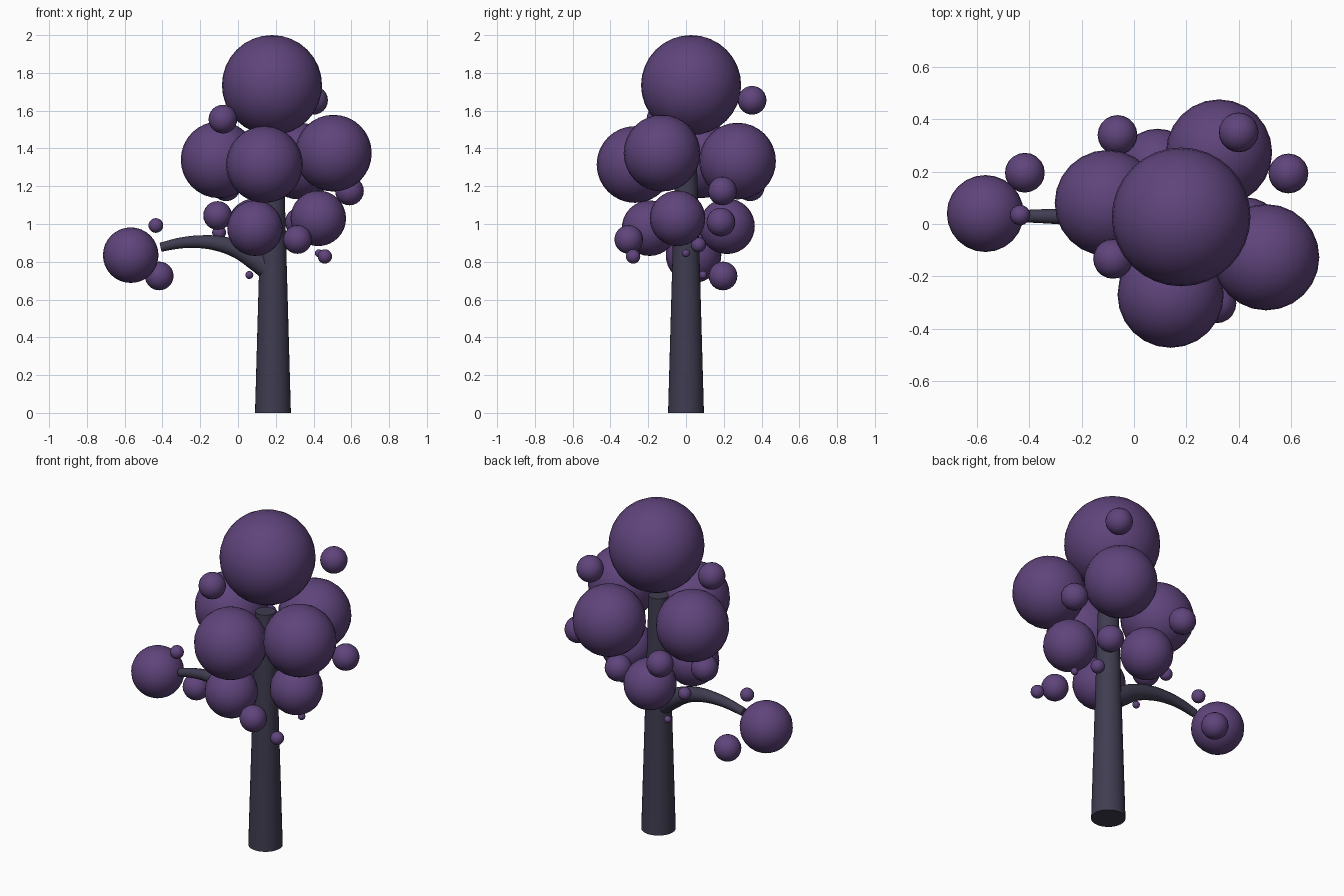
import bpy, math

if "Cube" in bpy.data.objects:
    bpy.data.objects.remove(bpy.data.objects["Cube"])


def material(name, color):
    m = bpy.data.materials.new(name)
    m.diffuse_color = (*color, 1.0)
    m.use_nodes = True
    m.node_tree.nodes["Principled BSDF"].inputs["Base Color"].default_value = m.diffuse_color
    return m


bark = material("bark", (0.05, 0.046, 0.08))
leaf = material("foliage", (0.115, 0.058, 0.20))


def puff(name, x, y, z, r, segments=32, rings=16):
    bpy.ops.mesh.primitive_uv_sphere_add(
        segments=segments, ring_count=rings, radius=r, location=(x, y, z))
    ob = bpy.context.object
    ob.name = name
    ob.data.materials.append(leaf)
    bpy.ops.object.shade_smooth()


# Tapered trunk
TOP = 1.42
bpy.ops.mesh.primitive_cone_add(vertices=32, radius1=0.095, radius2=0.055,
                                depth=TOP, location=(0.185, 0, TOP / 2))
trunk = bpy.context.object
trunk.name = "trunk"
trunk.data.materials.append(bark)
bpy.ops.object.shade_smooth_by_angle(angle=math.radians(40))

# Arched side branch: x, y, z, radius
path = [(0.17, 0.0, 0.76, 0.065), (0.09, 0.004, 0.815, 0.058),
        (0.0, 0.01, 0.865, 0.048), (-0.1, 0.018, 0.896, 0.041),
        (-0.2, 0.025, 0.906, 0.034), (-0.3, 0.029, 0.9, 0.029),
        (-0.41, 0.03, 0.877, 0.024)]
curve = bpy.data.curves.new("branch", 'CURVE')
curve.dimensions = '3D'
curve.bevel_depth = 1.0
curve.bevel_resolution = 4
curve.resolution_u = 4
curve.use_fill_caps = True
spline = curve.splines.new('BEZIER')
spline.bezier_points.add(len(path) - 1)
for bp, (x, y, z, r) in zip(spline.bezier_points, path):
    bp.co = (x, y, z)
    bp.radius = r
    bp.handle_left_type = bp.handle_right_type = 'AUTO'
branch = bpy.data.objects.new("branch", curve)
bpy.context.collection.objects.link(branch)
bpy.ops.object.select_all(action='DESELECT')
branch.select_set(True)
bpy.context.view_layer.objects.active = branch
bpy.ops.object.convert(target='MESH')
branch = bpy.context.object
branch.data.materials.append(bark)
bpy.ops.object.shade_smooth_by_angle(angle=math.radians(40))

# Crown and main foliage
puff("crown_foliage", 0.18, 0.027, 1.735, 0.265)
for i, c in enumerate([(-0.10, 0.08, 1.34), (0.505, -0.127, 1.375),
                       (0.14, -0.27, 1.315), (0.325, 0.273, 1.333)]):
    puff(f"upper_foliage_{i + 1}", *c, 0.203, 24)

# Lower foliage ring and the ball at the branch tip
for i, c in enumerate([(0.09, -0.193, 0.978), (0.425, -0.045, 1.03),
                       (0.09, 0.217, 0.988)]):
    puff(f"lower_foliage_{i + 1}", *c, 0.147, 24)
puff("branch_foliage", -0.568, 0.04, 0.835, 0.147, 24)

# Small floating puffs
for i, c in enumerate([(-0.417, 0.196, 0.725), (-0.08, -0.133, 1.555),
                       (-0.108, -0.025, 1.045), (0.4, 0.35, 1.655),
                       (-0.063, 0.34, 1.197), (0.59, 0.193, 1.175),
                       (0.315, -0.303, 0.918), (0.325, 0.185, 1.01)]):
    puff(f"small_puff_{i + 1}", *c, 0.076, 20, 12)

# Tiny floating puffs: x, y, z, radius
for i, c in enumerate([(-0.435, 0.034, 0.992, 0.039), (0.46, -0.28, 0.828, 0.038),
                       (0.316, 0.066, 0.89, 0.04), (-0.1, 0.155, 0.955, 0.037),
                       (0.428, 0.0, 0.845, 0.021), (0.06, 0.09, 0.73, 0.021)]):
    puff(f"tiny_puff_{i + 1}", *c, 16, 10)
